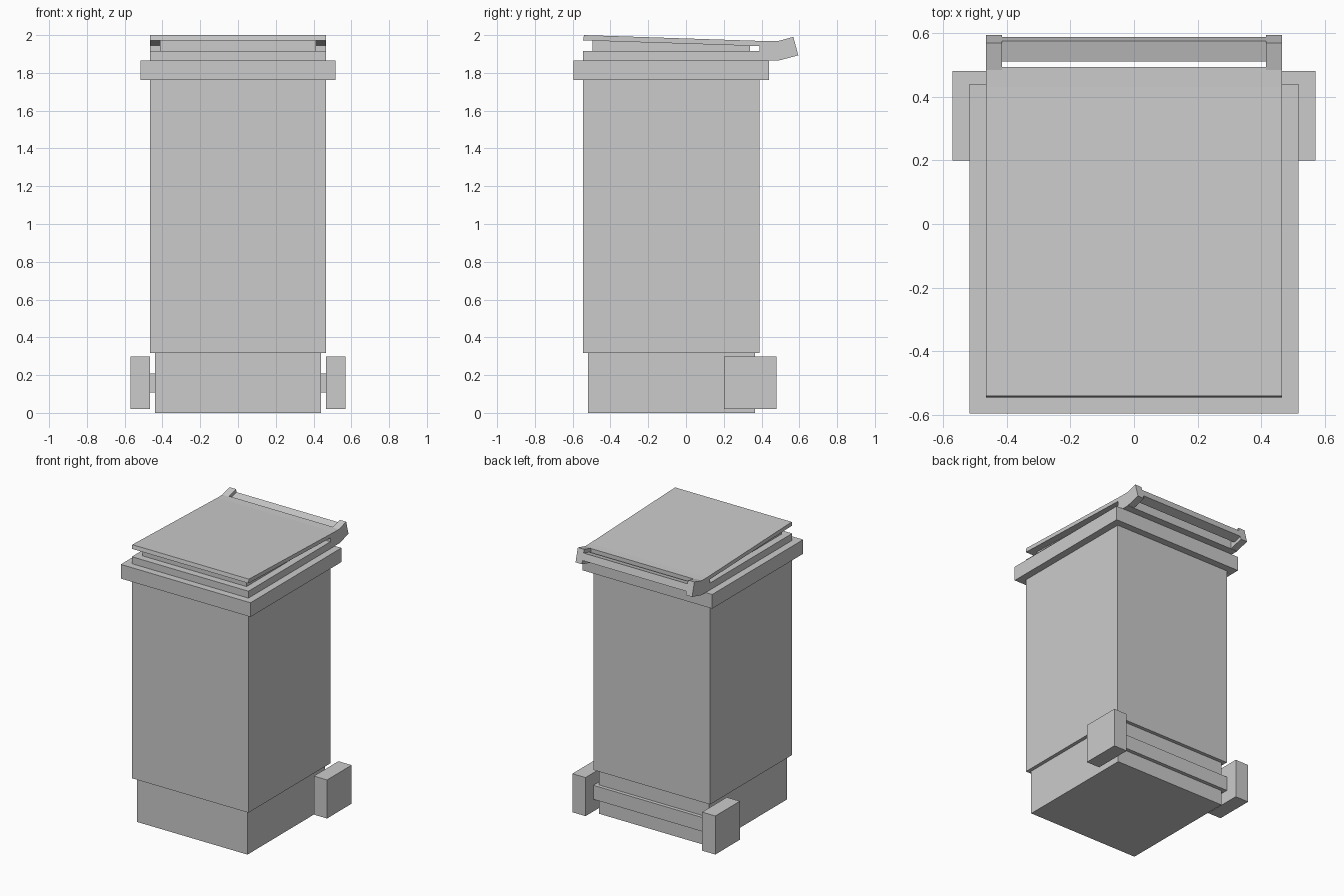
import bpy
from math import radians
from mathutils import Matrix, Vector

if "Cube" in bpy.data.objects:
    bpy.data.objects.remove(bpy.data.objects["Cube"])


def make(name, verts, faces):
    mesh = bpy.data.meshes.new(name)
    mesh.from_pydata(verts, [], faces)
    ob = bpy.data.objects.new(name, mesh)
    bpy.context.collection.objects.link(ob)
    return ob


def prism(name, profile, x0, x1):
    """Extrude a counter-clockwise (y, z) profile along x."""
    n = len(profile)
    verts = [(x, y, z) for x in (x0, x1) for y, z in profile]
    faces = [tuple(reversed(range(n))), tuple(range(n, 2 * n))]
    faces += [(i, (i + 1) % n, (i + 1) % n + n, i + n) for i in range(n)]
    return make(name, verts, faces)


def block(name, x0, x1, y0, y1, z0, z1):
    return prism(name, [(y0, z0), (y1, z0), (y1, z1), (y0, z1)], x0, x1)


def tilted(name, x0, x1, u0, u1, v0, v1):
    """Box in the handle's frame, tilted up 15 degrees about the lid hinge."""
    rot = Matrix.Rotation(radians(15), 2)
    pts = [rot @ Vector(p) for p in ((u0, v0), (u1, v0), (u1, v1), (u0, v1))]
    return prism(name, [(p.x + 0.494, p.y + 1.866) for p in pts], x0, x1)


def mirror(ob):
    ob.modifiers.new("mirror", 'MIRROR').use_axis[0] = True


# Bin body: stepped stack of rectangular rings (half width, half depth, z front, z back)
CY = -0.078
rings = [(0.44, 0.442, 0, 0), (0.44, 0.442, 0.318, 0.318),
         (0.465, 0.467, 0.318, 0.318), (0.465, 0.467, 1.763, 1.763),
         (0.517, 0.518, 1.763, 1.763), (0.517, 0.518, 1.865, 1.865),
         (0.465, 0.467, 1.865, 1.865), (0.465, 0.467, 1.915, 1.915),
         (0.414, 0.416, 1.915, 1.915), (0.414, 0.416, 1.971, 1.944)]
verts, faces = [], [(3, 2, 1, 0)]
for hx, hy, zf, zb in rings:
    verts += [(-hx, CY - hy, zf), (hx, CY - hy, zf), (hx, CY + hy, zb), (-hx, CY + hy, zb)]
for r in range(len(rings) - 1):
    a, b = 4 * r, 4 * r + 4
    faces += [(a + i, a + (i + 1) % 4, b + (i + 1) % 4, b + i) for i in range(4)]
faces.append(tuple(range(len(verts) - 4, len(verts))))
make("bin_body", verts, faces)

# Sloping lid with its hinge block at the back
prism("lid", [(-0.545, 1.972), (0.39, 1.942), (0.39, 1.865), (0.493, 1.865),
              (0.493, 1.968), (0.43, 1.968), (-0.54, 2.0)], -0.465, 0.465)

# Handle: two upturned arms and a bar between them
mirror(tilted("handle_arm", 0.414, 0.465, 0.0, 0.104, 0.0, 0.101))
tilted("handle_bar", -0.414, 0.414, 0.038, 0.104, 0.025, 0.076)

# Axle and wheels
block("axle", -0.466, 0.466, 0.289, 0.39, 0.107, 0.208)
mirror(block("wheel", 0.465, 0.57, 0.2, 0.48, 0.02, 0.298))
